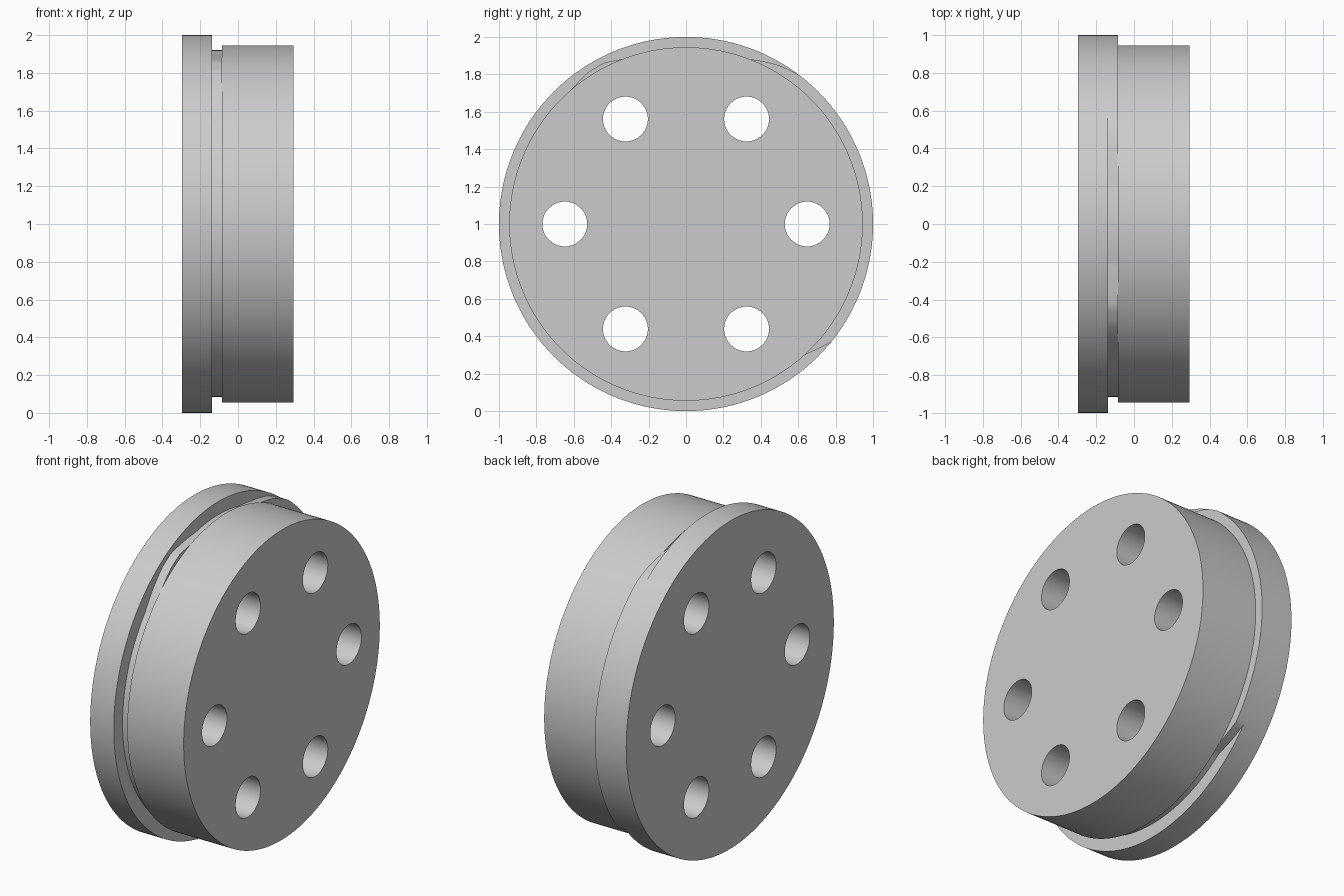
import bpy, bmesh, math
from mathutils import Vector

cube = bpy.data.objects.get("Cube")
if cube:
    bpy.data.objects.remove(cube)

SEGMENTS = 240
CENTRE_Z = 1.0
BACK, FLANGE_END, BODY_START, FRONT = -0.297, -0.138, -0.085, 0.295
FLANGE_R, BODY_R, GROOVE_R = 1.0, 0.945, 0.915

# Groove floor as (angle in degrees, radius): a filled arc, a dip on top, a rounded ridge
FLOOR = [(-52, GROOVE_R), (-39, FLANGE_R), (53, FLANGE_R), (60, 0.982), (70, 0.94),
         (77, 0.92), (103, 0.92), (110, 0.94), (117, 0.967), (123, 0.965),
         (130, 0.945), (140, GROOVE_R), (308, GROOVE_R)]


def floor_radius(angle):
    deg = (math.degrees(angle) + 52) % 360 - 52
    for (a0, r0), (a1, r1) in zip(FLOOR, FLOOR[1:]):
        if a0 <= deg <= a1:
            return r0 + (r1 - r0) * (deg - a0) / (a1 - a0)
    return GROOVE_R


def ring(bm, x, radius, count=SEGMENTS, cy=0.0, cz=CENTRE_Z):
    """Closed loop of vertices around the x axis; radius is a number or a function of angle."""
    verts = []
    for i in range(count):
        a = math.tau * i / count
        r = radius(a) if callable(radius) else radius
        verts.append(bm.verts.new((x, cy + r * math.cos(a), cz + r * math.sin(a))))
    return verts


def bridge(bm, a, b):
    n = len(a)
    for i in range(n):
        j = (i + 1) % n
        bm.faces.new((a[i], a[j], b[j], b[i]))


def loop_edges(bm, loop):
    return [bm.edges.get((loop[i], loop[i - 1])) for i in range(len(loop))]


bm = bmesh.new()

# Outer wall: flange, groove and body
profile = [(BACK, FLANGE_R), (FLANGE_END, FLANGE_R), (FLANGE_END, floor_radius),
           (BODY_START, floor_radius), (BODY_START, BODY_R), (FRONT, BODY_R)]
rings = [ring(bm, x, r) for x, r in profile]
for a, b in zip(rings, rings[1:]):
    bridge(bm, a, b)
back_edges = loop_edges(bm, rings[0])
front_edges = loop_edges(bm, rings[-1])

# Six through holes on a bolt circle
for k in range(6):
    a = math.tau * k / 6
    cy, cz = 0.648 * math.cos(a), CENTRE_Z + 0.648 * math.sin(a)
    h0 = ring(bm, BACK, 0.12, 64, cy, cz)
    h1 = ring(bm, FRONT, 0.12, 64, cy, cz)
    bridge(bm, h1, h0)
    back_edges += loop_edges(bm, h0)
    front_edges += loop_edges(bm, h1)

# Flat end faces around the holes
for edges, x in ((back_edges, -1), (front_edges, 1)):
    bmesh.ops.triangle_fill(bm, edges=edges, use_beauty=True, normal=Vector((x, 0, 0)))

bmesh.ops.remove_doubles(bm, verts=bm.verts[:], dist=0.00005)
bmesh.ops.recalc_face_normals(bm, faces=bm.faces[:])

mesh = bpy.data.meshes.new("flanged_disc")
bm.to_mesh(mesh)
bm.free()
disc = bpy.data.objects.new("flanged_disc", mesh)
bpy.context.collection.objects.link(disc)

# Plain grey finish
grey = bpy.data.materials.new("plain_grey")
grey.use_nodes = True
colour = (0.6, 0.6, 0.6, 1.0)
grey.diffuse_color = colour
grey.node_tree.nodes["Principled BSDF"].inputs["Base Color"].default_value = colour
mesh.materials.append(grey)

bpy.ops.object.select_all(action='DESELECT')
disc.select_set(True)
bpy.context.view_layer.objects.active = disc
bpy.ops.object.shade_smooth_by_angle(angle=math.radians(30))
